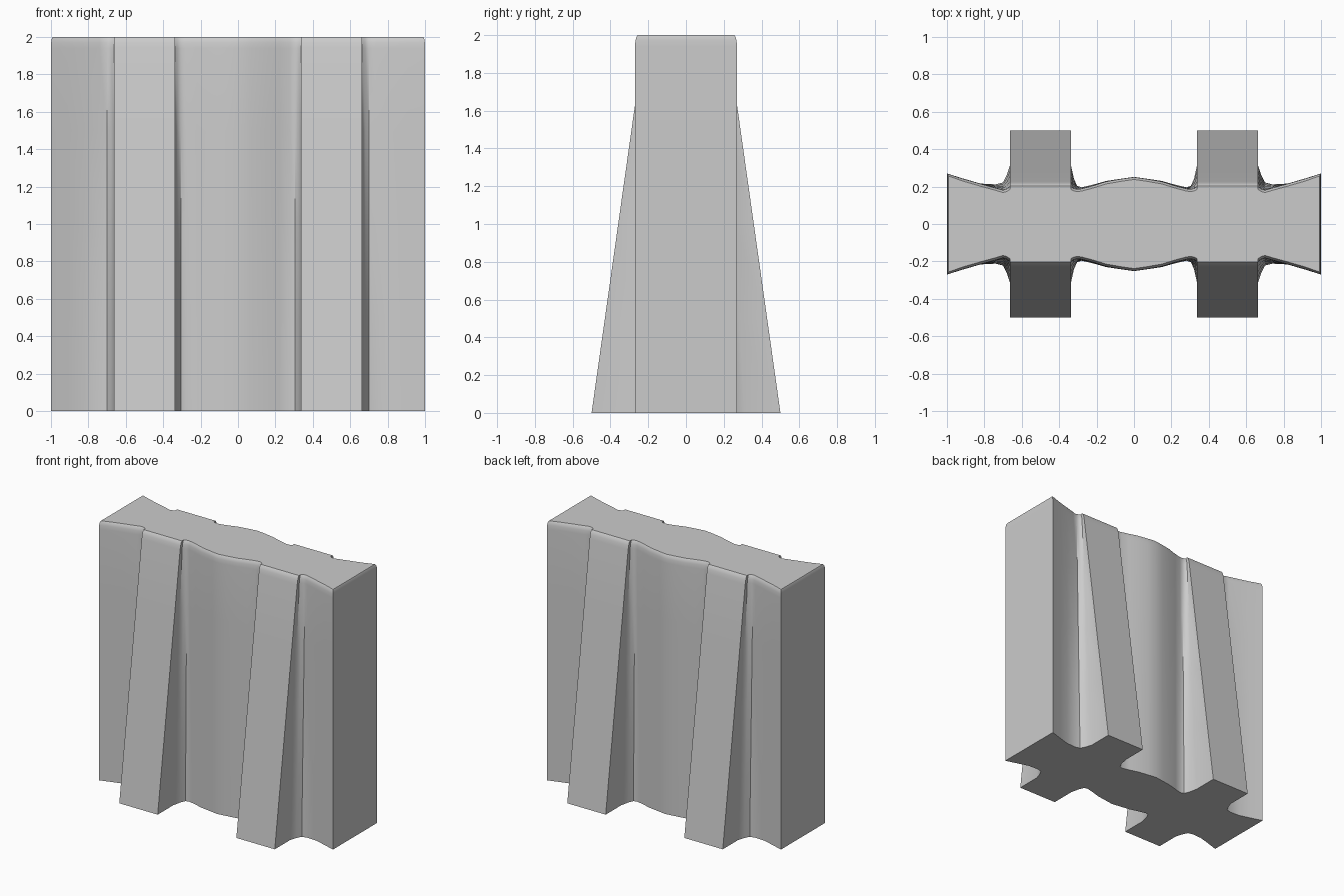
import bpy, bmesh, math

if "Cube" in bpy.data.objects:
    bpy.data.objects.remove(bpy.data.objects["Cube"])

# Half-width profiles: x, y at the foot, y at the top
PROFILE = [
    (0.0, 0.252, 0.252), (0.07, 0.242, 0.242), (0.15, 0.230, 0.228),
    (0.22, 0.210, 0.206), (0.28, 0.196, 0.190), (0.305, 0.205, 0.187),
    (0.322, 0.245, 0.191), (0.336, 0.310, 0.198),           # inner fillet
    (0.336, 0.500, 0.218), (0.664, 0.500, 0.218),           # buttress face
    (0.664, 0.310, 0.198), (0.68, 0.262, 0.188), (0.70, 0.222, 0.182),
    (0.74, 0.212, 0.194), (0.82, 0.216, 0.216),             # outer fillet
    (0.91, 0.242, 0.242), (1.0, 0.270, 0.270),
]
# Height, side inset, end inset (the last rows round the top rim)
LEVELS = [(0, 0, 0), (0.5, 0, 0), (1.0, 0, 0), (1.5, 0, 0), (1.94, 0, 0),
          (1.97, 0.002, 0.001), (1.99, 0.007, 0.004), (2.0, 0.014, 0.009)]


def outline(z, dy, dx):
    """Closed plan section, mirrored in x and y."""
    half = []
    for x, foot, top in PROFILE:
        y = foot + (top - foot) * z / 2 - dy
        half.append((x - dx if x == 1.0 else x, y))
    back = [(-x, y) for x, y in reversed(half[1:])] + half
    return back + [(x, -y) for x, y in reversed(back)]


# Loft the wall with its four sloping buttresses
bm = bmesh.new()
rings = [[bm.verts.new((x, y, z)) for x, y in outline(z, dy, dx)]
         for z, dy, dx in LEVELS]
n = len(rings[0])
for low, high in zip(rings, rings[1:]):
    for i in range(n):
        j = (i + 1) % n
        bm.faces.new((low[i], low[j], high[j], high[i]))
caps = [bm.faces.new(rings[0]), bm.faces.new(rings[-1])]
bmesh.ops.recalc_face_normals(bm, faces=bm.faces)
bmesh.ops.triangulate(bm, faces=caps)
mesh = bpy.data.meshes.new("buttressed_wall")
bm.to_mesh(mesh)
bm.free()

wall = bpy.data.objects.new("buttressed_wall", mesh)
bpy.context.collection.objects.link(wall)
bpy.context.view_layer.objects.active = wall
wall.select_set(True)
bpy.ops.object.shade_smooth_by_angle(angle=math.radians(35))
